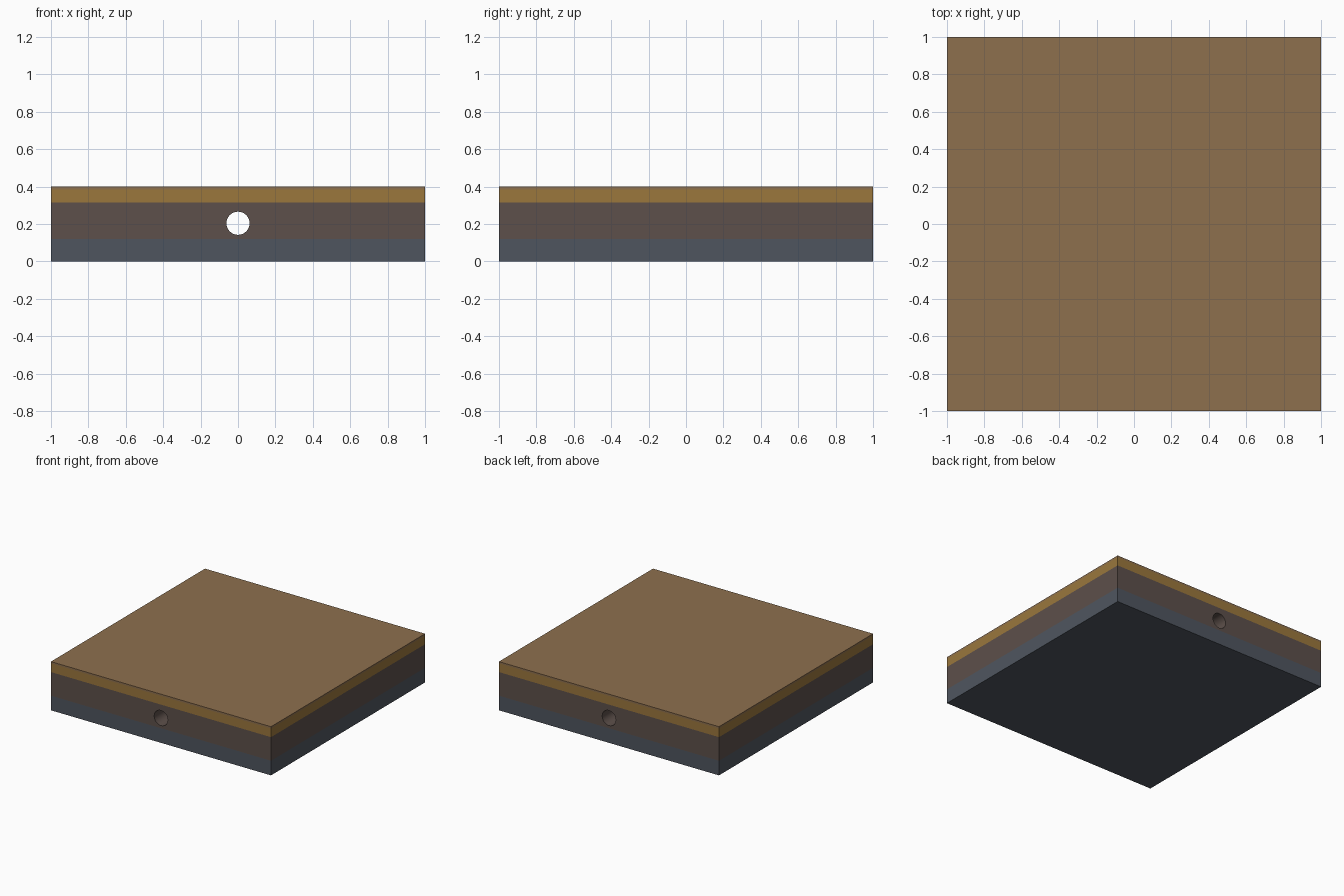
import bpy, bmesh, math

if "Cube" in bpy.data.objects:
    bpy.data.objects.remove(bpy.data.objects["Cube"])


def material(name, rgb, gain=1.08):
    """Flat colour from sRGB 0-255 values, brightened to undo the view shading."""
    m = bpy.data.materials.new(name)
    lin = []
    for c in rgb:
        s = min(1.0, c * gain / 255)
        lin.append(s / 12.92 if s <= 0.04045 else ((s + 0.055) / 1.055) ** 2.4)
    m.diffuse_color = (*lin, 1)
    m.use_nodes = True
    m.node_tree.nodes["Principled BSDF"].inputs["Base Color"].default_value = m.diffuse_color
    return m


# Bands from the bottom up: (upper height, material)
BANDS = [
    (0.12, material("slate_grey", (73, 79, 88))),
    (0.314, material("dark_brown", (86, 74, 69))),
    (0.385, material("ochre", (143, 110, 56))),
    (0.40, material("tan_top", (131, 103, 72))),
]

# Slab body
bpy.ops.mesh.primitive_cube_add(size=1, location=(0, 0, 0.2))
slab = bpy.context.object
slab.name = "slab"
slab.scale = (2, 2, 0.4)
bpy.ops.object.transform_apply(location=True, rotation=True, scale=True)

# Round hole running front to back
bpy.ops.mesh.primitive_cylinder_add(vertices=32, radius=0.062, depth=3,
                                    location=(0, 0, 0.204),
                                    rotation=(math.pi / 2, 0, 0))
cutter = bpy.context.object
cutter.name = "hole_cutter"
cutter.hide_render = True
bpy.ops.object.select_all(action='DESELECT')
slab.select_set(True)
bpy.context.view_layer.objects.active = slab
mod = slab.modifiers.new("hole", 'BOOLEAN')
mod.operation = 'DIFFERENCE'
mod.solver = 'EXACT'
mod.object = cutter
bpy.ops.object.modifier_apply(modifier=mod.name)
bpy.data.objects.remove(cutter)

# Colour bands: cut the sides at each level, then colour by height
slab.data.materials.clear()
for _, m in BANDS:
    slab.data.materials.append(m)
bm = bmesh.new()
bm.from_mesh(slab.data)
for z, _ in BANDS[:-1]:
    bmesh.ops.bisect_plane(bm, geom=bm.verts[:] + bm.edges[:] + bm.faces[:],
                           plane_co=(0, 0, z), plane_no=(0, 0, 1))
for f in bm.faces:
    h = f.calc_center_median().z
    f.material_index = sum(h > z for z, _ in BANDS[:-1])
bm.to_mesh(slab.data)
bm.free()
bpy.ops.object.shade_smooth_by_angle(angle=math.radians(30))
